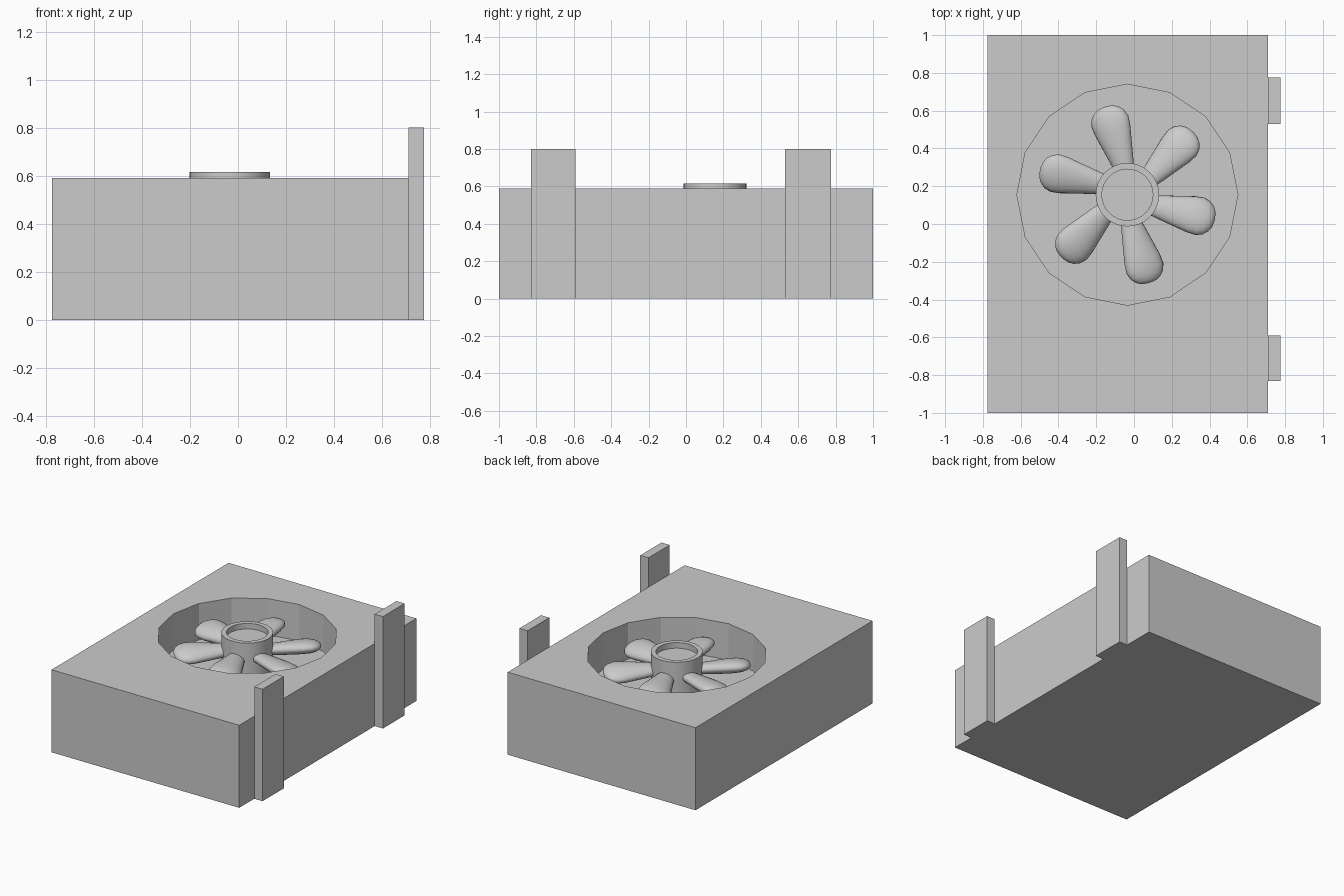
import bpy, bmesh
from math import pi, sin, cos, radians

if "Cube" in bpy.data.objects:
    bpy.data.objects.remove(bpy.data.objects["Cube"])

CX, CY = -0.035, 0.155      # fan centre
FLOOR = 0.33                # bottom of the round recess


def add_box(name, lo, hi):
    bpy.ops.mesh.primitive_cube_add(size=1, location=[(a + b) / 2 for a, b in zip(lo, hi)])
    ob = bpy.context.object
    ob.name = name
    ob.scale = [b - a for a, b in zip(lo, hi)]
    bpy.ops.object.transform_apply(location=False, rotation=False, scale=True)
    return ob


def loft(name, rings):
    """Skin a list of equal-length point rings and cap both ends."""
    bm = bmesh.new()
    loops = [[bm.verts.new(p) for p in ring] for ring in rings]
    n = len(loops[0])
    for a, b in zip(loops, loops[1:]):
        for i in range(n):
            j = (i + 1) % n
            bm.faces.new((a[i], a[j], b[j], b[i]))
    bm.faces.new(loops[0][::-1])
    bm.faces.new(loops[-1])
    bmesh.ops.recalc_face_normals(bm, faces=bm.faces)
    mesh = bpy.data.meshes.new(name)
    bm.to_mesh(mesh)
    bm.free()
    ob = bpy.data.objects.new(name, mesh)
    bpy.context.collection.objects.link(ob)
    return ob


def smooth(ob, angle):
    bpy.ops.object.select_all(action='DESELECT')
    ob.select_set(True)
    bpy.context.view_layer.objects.active = ob
    bpy.ops.object.shade_smooth_by_angle(angle=radians(angle))


# Housing with a 16-sided recess
housing = add_box("housing", (-0.775, -1, 0), (0.71, 1, 0.59))
bpy.ops.mesh.primitive_cylinder_add(vertices=16, radius=0.585, depth=1,
                                    location=(CX, CY, FLOOR + 0.5))
cutter = bpy.context.object
cutter.name = "recess_cutter"
cutter.hide_render = True
cutter.hide_set(True)
cut = housing.modifiers.new("recess", 'BOOLEAN')
cut.operation = 'DIFFERENCE'
cut.object = cutter
cut.solver = 'EXACT'

# Mounting brackets
for name, y0, y1 in (("front_bracket", -0.83, -0.59), ("rear_bracket", 0.53, 0.775)):
    add_box(name, (0.71, y0, 0), (0.775, y1, 0.8))

# Hub: cup profile revolved around the fan axis
profile = [(0.168, FLOOR), (0.168, 0.615), (0.135, 0.615), (0.135, 0.575)]
hub = loft("hub", [[(r * cos(2 * pi * i / 32), r * sin(2 * pi * i / 32), z)
                    for i in range(32)] for r, z in profile])
hub.location = (CX, CY, 0)
smooth(hub, 30)

# Blades: rounded paddles, (radius, half width, half thickness)
sections = [(0.12, 0.050, 0.035), (0.20, 0.068, 0.040), (0.28, 0.085, 0.044),
            (0.35, 0.100, 0.046), (0.40, 0.104, 0.044), (0.435, 0.092, 0.038),
            (0.46, 0.070, 0.029), (0.475, 0.042, 0.018), (0.48, 0.012, 0.006)]
pitch = radians(-12)
rings = []
for r, w, t in sections:
    ring = []
    for i in range(20):
        a = 2 * pi * i / 20
        y, z = w * cos(a), t * sin(a)
        ring.append((r, y * cos(pitch) - z * sin(pitch) - 0.025,
                     y * sin(pitch) + z * cos(pitch)))
    rings.append(ring)
for k in range(6):
    blade = loft(f"blade_{k + 1}", rings)
    blade.location = (CX, CY, 0.49)
    blade.rotation_euler.z = radians(-13 + 60 * k)
    smooth(blade, 60)
